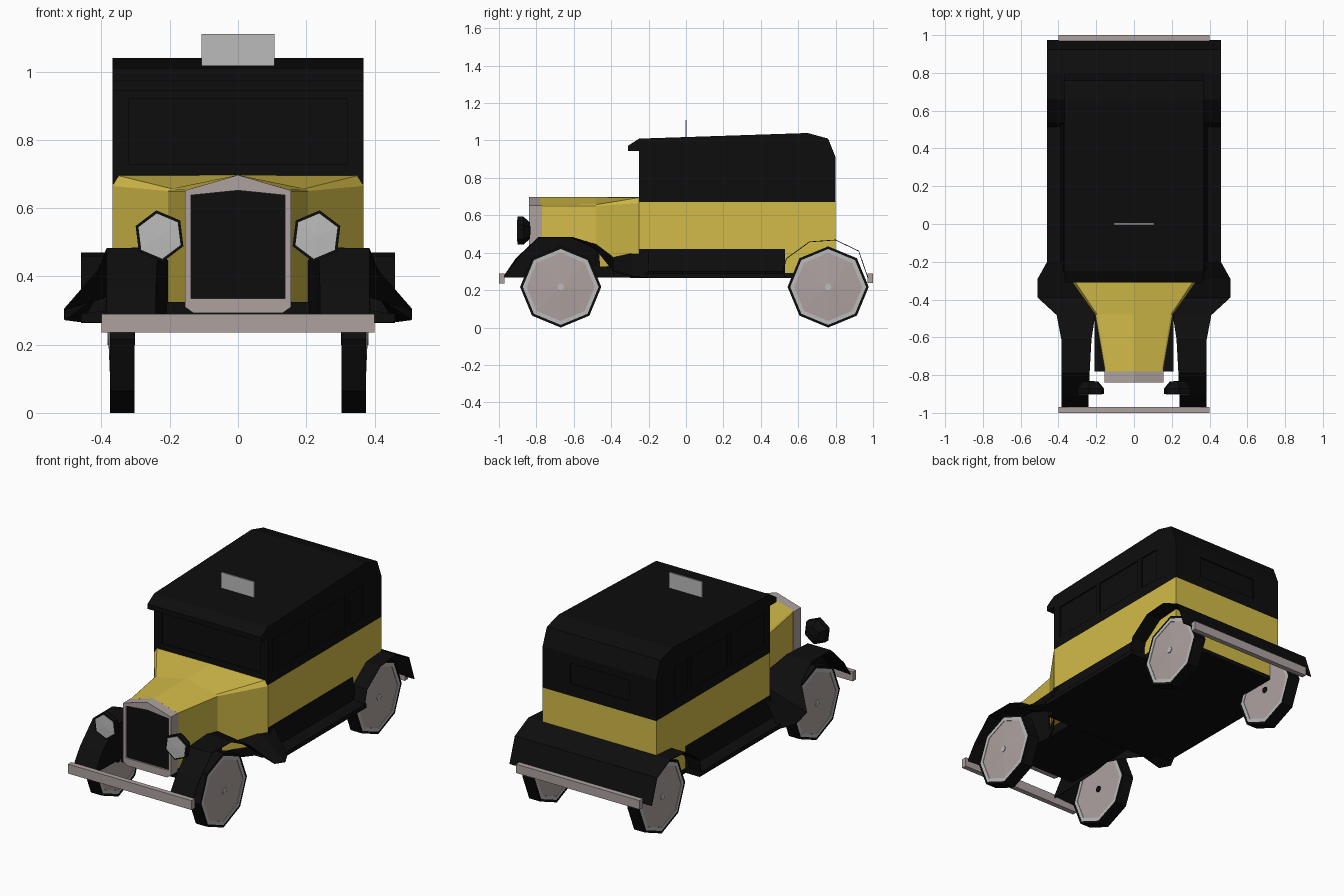
import bpy, bmesh
from math import sin, cos, tau

if "Cube" in bpy.data.objects:
    bpy.data.objects.remove(bpy.data.objects["Cube"])


def paint(name, rgb):
    m = bpy.data.materials.new(name)
    m.diffuse_color = (*rgb, 1)
    m.use_nodes = True
    m.node_tree.nodes["Principled BSDF"].inputs["Base Color"].default_value = m.diffuse_color
    return m


BLACK = paint("black_paint", (0.004, 0.004, 0.004))
YELLOW = paint("yellow_paint", (0.65, 0.5, 0.065))
METAL = paint("warm_metal", (0.42, 0.36, 0.35))
LIGHT = paint("pale_grey", (0.5, 0.5, 0.5))


def loft(name, sections, mat, ring=True, wrap=False, mirror=False, thick=0):
    """Skin a row of equal-length point lists."""
    bm = bmesh.new()
    rows = [[bm.verts.new(p) for p in s] for s in sections]
    n = len(rows[0])
    pairs = list(zip(rows, rows[1:])) + ([(rows[-1], rows[0])] if wrap else [])
    for a, b in pairs:
        for i in range(n if ring else n - 1):
            j = (i + 1) % n
            bm.faces.new((a[i], a[j], b[j], b[i]))
    if ring and not wrap:
        bm.faces.new(rows[0])
        bm.faces.new(rows[-1])
    bmesh.ops.remove_doubles(bm, verts=bm.verts, dist=1e-5)
    bmesh.ops.recalc_face_normals(bm, faces=bm.faces)
    me = bpy.data.meshes.new(name)
    bm.to_mesh(me)
    bm.free()
    ob = bpy.data.objects.new(name, me)
    bpy.context.collection.objects.link(ob)
    if mat:
        me.materials.append(mat)
    if thick:
        mod = ob.modifiers.new("thickness", 'SOLIDIFY')
        mod.thickness = thick
    if mirror:
        ob.modifiers.new("mirror", 'MIRROR')
    return ob


def box(name, x0, x1, y0, y1, z0, z1, mat, mirror=False):
    secs = [[(x, y0, z0), (x, y1, z0), (x, y1, z1), (x, y0, z1)] for x in (x0, x1)]
    return loft(name, secs, mat, mirror=mirror)


def extrude_x(name, profile, half, mat):
    return loft(name, [[(x, y, z) for y, z in profile] for x in (-half, half)], mat)


def lathe(name, profile, centre, axis, sides, mat, ring=False, turn=0.0):
    """Spin (radius, position) points about the x or y axis, mirrored to both sides."""
    cx, cy, cz = centre
    secs = []
    for k in range(sides):
        c, s = cos(turn + tau * k / sides), sin(turn + tau * k / sides)
        secs.append([(h, cy + r * c, cz + r * s) if axis == 'x'
                     else (cx + r * c, h, cz + r * s) for r, h in profile])
    return loft(name, secs, mat, ring=ring, wrap=True, mirror=True)


# Cabin: yellow lower body, black upper with visor and sloped tail
box("lower_body", -0.368, 0.368, -0.25, 0.80, 0.29, 0.67, YELLOW)
cabin = extrude_x("cabin_top", [
    (-0.25, 0.67), (0.80, 0.67), (0.80, 0.91), (0.76, 1.01), (0.65, 1.04),
    (-0.25, 1.01), (-0.31, 0.972), (-0.31, 0.943), (-0.25, 0.943)], 0.368, BLACK)

# Shallow window recesses
cutters = [box("window_cutter", -0.32, 0.32, -0.3, -0.242, 0.73, 0.92, None),
           box("window_cutter", -0.19, 0.19, 0.792, 0.9, 0.74, 0.86, None)]
for y0, y1 in ((-0.20, 0.11), (0.14, 0.47), (0.50, 0.63)):
    for s in (-1, 1):
        a, b = sorted((s * 0.36, s * 0.45))
        cutters.append(box("window_cutter", a, b, y0, y1, 0.73, 0.92, None))
bpy.context.view_layer.objects.active = cabin
for c in cutters:
    mod = cabin.modifiers.new("window", 'BOOLEAN')
    mod.operation, mod.object = 'DIFFERENCE', c
    bpy.ops.object.modifier_apply(modifier=mod.name)
    bpy.data.objects.remove(c)

# Hood with peaked top flaring into the cowl
hood = []
for y, half, edge, shoulder in ((-0.78, 0.153, 0.655, 0.65),
                                (-0.48, 0.205, 0.657, 0.65),
                                (-0.25, 0.368, 0.695, 0.665)):
    hood.append([(-half, y, 0.325), (-half, y, shoulder), (-half * 0.95, y, edge),
                 (0, y, 0.697), (half * 0.95, y, edge), (half, y, shoulder),
                 (half, y, 0.325)])
loft("hood", hood, YELLOW)

# Radiator shell and grille
outer = [(-0.13, 0.292), (0.13, 0.292), (0.155, 0.31), (0.155, 0.652),
         (0, 0.697), (-0.155, 0.652), (-0.155, 0.31)]
inner = [(-0.125, 0.335), (0.125, 0.335), (0.138, 0.336), (0.138, 0.638),
         (0, 0.652), (-0.138, 0.638), (-0.138, 0.336)]
loft("radiator_shell", [[(x, y, z) for x, z in p] for p, y in
                        ((outer, -0.84), (outer, -0.77), (inner, -0.77), (inner, -0.84))],
     METAL, wrap=True)
loft("grille", [[(x, y, z) for x, z in inner] for y in (-0.83, -0.775)], BLACK)

# Chassis, sills and running boards
box("chassis_front", -0.21, 0.21, -0.78, -0.25, 0.27, 0.325, BLACK)
box("floor", -0.37, 0.37, -0.30, 0.80, 0.265, 0.292, BLACK)
sill = [(0.36, 0.42), (0.373, 0.42), (0.39, 0.30), (0.46, 0.29), (0.46, 0.265), (0.36, 0.265)]
loft("running_board", [[(x, y, z) for x, z in sill] for y in (-0.25, 0.53)], BLACK, mirror=True)

# Front fenders: y, inner x, outer x, inner z, outer z
front = [(-0.975, 0.24, 0.385, 0.275, 0.27), (-0.91, 0.24, 0.385, 0.37, 0.365),
         (-0.79, 0.235, 0.385, 0.483, 0.483), (-0.61, 0.225, 0.385, 0.485, 0.483),
         (-0.48, 0.205, 0.41, 0.445, 0.42), (-0.39, 0.25, 0.51, 0.38, 0.305),
         (-0.29, 0.33, 0.51, 0.40, 0.275), (-0.20, 0.368, 0.46, 0.42, 0.268)]
loft("front_fender", [[(xo, y, zo), (xi, y, zi), (xi, y, 0.268)]
                      for y, xi, xo, zi, zo in front],
     BLACK, ring=False, mirror=True, thick=0.004)

# Rear fenders and the full-width tail apron between them
rear = [(0.51, 0.28), (0.535, 0.37), (0.66, 0.46), (0.80, 0.47), (0.925, 0.41), (0.975, 0.265)]
loft("rear_fender", [[(0.362, y, z), (0.46, y, z)] for y, z in rear],
     BLACK, ring=False, mirror=True, thick=0.004)
loft("tail_apron", [[(-0.362, y, z), (0.362, y, z)] for y, z in rear[3:]],
     BLACK, ring=False, thick=0.004)

# Wheels: tyre, pale ring, dished disc and hub
for end, y in (("front", -0.67), ("rear", 0.76)):
    c = (0, y, 0.217)
    lathe(end + "_tyre", [(0.203, 0.304), (0.217, 0.304), (0.217, 0.375), (0.203, 0.375)],
          c, 'x', 8, BLACK, ring=True)
    lathe(end + "_wheel_ring", [(0.182, 0.305), (0.203, 0.305), (0.203, 0.375), (0.182, 0.375)],
          c, 'x', 8, LIGHT, ring=True)
    lathe(end + "_wheel_disc", [(0, 0.308), (0.182, 0.308), (0.182, 0.372), (0, 0.38)],
          c, 'x', 8, METAL)
    lathe(end + "_hub", [(0, 0.37), (0.018, 0.37), (0.018, 0.383), (0, 0.383)],
          c, 'x', 8, LIGHT)
    lathe(end + "_axle_end", [(0, 0.302), (0.018, 0.302), (0.018, 0.312), (0, 0.312)],
          c, 'x', 8, BLACK)

# Headlights
lamp = (0.23, 0, 0.518)
lathe("headlight_bowl", [(0, -0.83), (0.045, -0.835), (0.076, -0.87), (0.076, -0.90), (0, -0.897)],
      lamp, 'y', 6, BLACK, turn=0.4)
lathe("headlight_lens", [(0, -0.89), (0.067, -0.89), (0.067, -0.902), (0, -0.904)],
      lamp, 'y', 6, LIGHT, turn=0.4)

# Bumpers and roof sign
box("front_bumper", -0.40, 0.40, -1.0, -0.97, 0.235, 0.29, METAL)
box("rear_bumper", -0.40, 0.40, 0.97, 1.0, 0.238, 0.29, METAL)
box("roof_sign", -0.107, 0.107, -0.004, 0.004, 1.01, 1.11, LIGHT)
